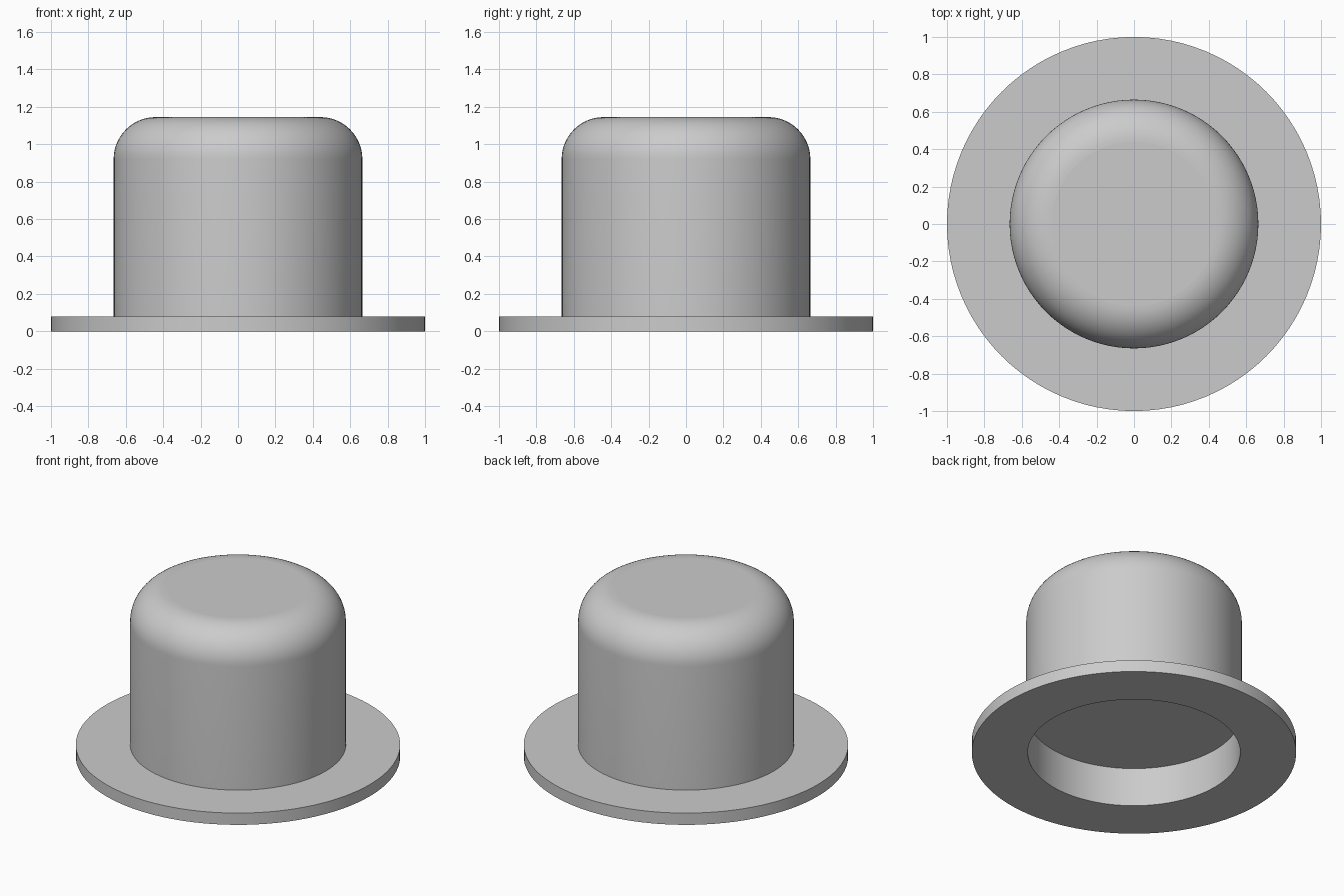
import bpy, bmesh, math

if "Cube" in bpy.data.objects:
    bpy.data.objects.remove(bpy.data.objects["Cube"])

SEGMENTS = 96

felt = bpy.data.materials.new("light_grey")
felt.diffuse_color = (0.6, 0.6, 0.6, 1)
felt.use_nodes = True
felt.node_tree.nodes["Principled BSDF"].inputs["Base Color"].default_value = felt.diffuse_color


def lathe(name, profile, cap_ends=False):
    """Revolve (radius, height) points about z; optionally cap both ends."""
    bm = bmesh.new()
    rings = []
    for r, z in profile:
        rings.append([bm.verts.new((r * math.cos(2 * math.pi * i / SEGMENTS),
                                    r * math.sin(2 * math.pi * i / SEGMENTS), z))
                      for i in range(SEGMENTS)])
    for low, high in zip(rings, rings[1:]):
        for i in range(SEGMENTS):
            j = (i + 1) % SEGMENTS
            bm.faces.new((low[i], low[j], high[j], high[i]))
    if cap_ends:
        bm.faces.new(rings[0][::-1])
        bm.faces.new(rings[-1])
    mesh = bpy.data.meshes.new(name)
    bm.to_mesh(mesh)
    bm.free()
    mesh.materials.append(felt)
    obj = bpy.data.objects.new(name, mesh)
    bpy.context.collection.objects.link(obj)
    bpy.ops.object.select_all(action='DESELECT')
    obj.select_set(True)
    bpy.context.view_layer.objects.active = obj
    bpy.ops.object.shade_smooth_by_angle(angle=math.radians(35))
    return obj


OUTER, INNER = 0.665, 0.655
BRIM_TOP, TOP, FILLET, CEILING = 0.08, 1.145, 0.225, 0.264

# Flat round brim with a hole for the head opening
lathe("brim", [(INNER, 0), (1, 0), (1, BRIM_TOP), (OUTER, BRIM_TOP)])

# Crown: straight wall, rounded shoulder, flat top
shoulder = [(OUTER - FILLET + FILLET * math.cos(a), TOP - FILLET + FILLET * math.sin(a))
            for a in (math.pi / 2 * k / 16 for k in range(17))]
crown = lathe("crown", [(OUTER, BRIM_TOP)] + shoulder, cap_ends=True)

# Remove the hidden bottom cap and keep the top disc flat
bm = bmesh.new()
bm.from_mesh(crown.data)
caps = [f for f in bm.faces if len(f.verts) > 4]
bottom = min(caps, key=lambda f: f.calc_center_median().z)
bmesh.ops.delete(bm, geom=[bottom], context='FACES_ONLY')
for f in bm.faces:
    if len(f.verts) > 4:
        f.smooth = False
bm.to_mesh(crown.data)
bm.free()

# Head opening: inner wall and its flat ceiling, facing inward
opening = lathe("head_opening", [(INNER, 0), (INNER, CEILING)], cap_ends=True)
bm = bmesh.new()
bm.from_mesh(opening.data)
caps = [f for f in bm.faces if len(f.verts) > 4]
bottom = min(caps, key=lambda f: f.calc_center_median().z)
bmesh.ops.delete(bm, geom=[bottom], context='FACES_ONLY')
bmesh.ops.reverse_faces(bm, faces=bm.faces[:])
bm.to_mesh(opening.data)
bm.free()
